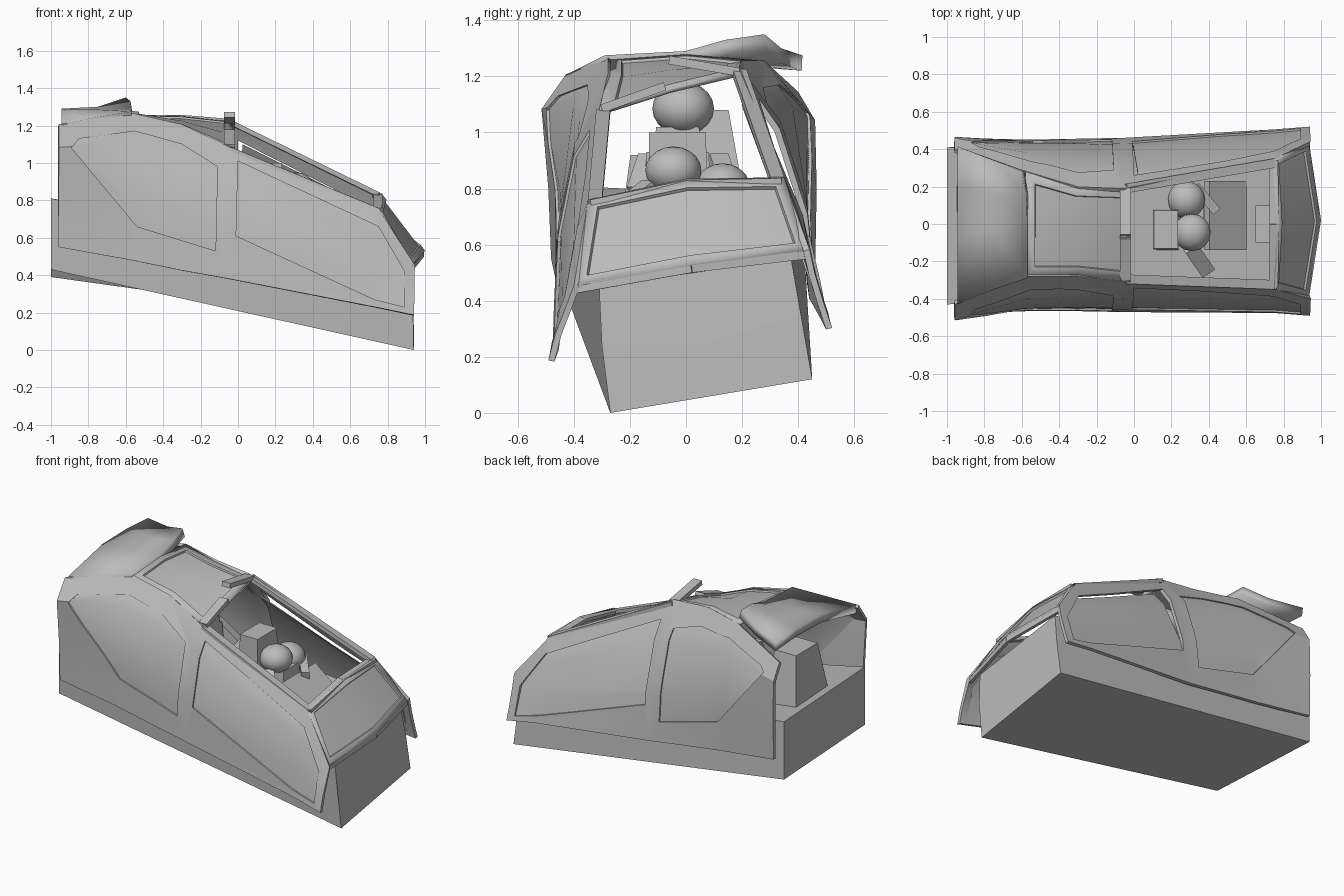
import bpy, bmesh, math
from mathutils import Vector

if "Cube" in bpy.data.objects:
    bpy.data.objects.remove(bpy.data.objects["Cube"])

grey = bpy.data.materials.new("hull grey")
grey.diffuse_color = (0.5, 0.5, 0.5, 1)
grey.use_nodes = True
grey.node_tree.nodes["Principled BSDF"].inputs["Base Color"].default_value = grey.diffuse_color


def make(name, verts, faces):
    me = bpy.data.meshes.new(name)
    me.from_pydata(verts, [], faces)
    me.materials.append(grey)
    ob = bpy.data.objects.new(name, me)
    bpy.context.collection.objects.link(ob)
    return ob


def soften(ob, angle=30):
    bpy.ops.object.select_all(action='DESELECT')
    ob.select_set(True)
    bpy.context.view_layer.objects.active = ob
    bpy.ops.object.shade_smooth_by_angle(angle=math.radians(angle))


def fix_normals(ob):
    bm = bmesh.new()
    bm.from_mesh(ob.data)
    bmesh.ops.recalc_face_normals(bm, faces=bm.faces)
    bm.to_mesh(ob.data)
    bm.free()


def grid(name, rows):
    n = len(rows[0])
    faces = [(r * n + c, r * n + c + 1, (r + 1) * n + c + 1, (r + 1) * n + c)
             for r in range(len(rows) - 1) for c in range(n - 1)]
    return make(name, [p for row in rows for p in row], faces)


def solidify(ob, t, offset=0):
    m = ob.modifiers.new("thickness", 'SOLIDIFY')
    m.thickness, m.offset = t, offset


def bake(ob):
    dg = bpy.context.evaluated_depsgraph_get()
    me = bpy.data.meshes.new_from_object(ob.evaluated_get(dg))
    ob.modifiers.clear()
    ob.data = me


def cut(ob, cutter, op):
    m = ob.modifiers.new("window", 'BOOLEAN')
    m.object, m.operation, m.solver = cutter, op, 'EXACT'


def beam(name, a, b, w, h, taper=1.0):
    a, b = Vector(a), Vector(b)
    d = (b - a).normalized()
    ref = Vector((0, 0, 1)) if abs(d.z) < 0.9 else Vector((1, 0, 0))
    s = d.cross(ref).normalized()
    u = s.cross(d)
    vs = [p + s * i * w * k / 2 + u * j * h * k / 2 for p, k in ((a, 1), (b, taper))
          for i, j in ((-1, -1), (1, -1), (1, 1), (-1, 1))]
    ob = make(name, vs, [(0, 1, 2, 3), (7, 6, 5, 4)] +
              [(i, i + 4, (i + 1) % 4 + 4, (i + 1) % 4) for i in range(4)])
    fix_normals(ob)
    return ob


def inset_panel(ob, width, depth):
    bm = bmesh.new()
    bm.from_mesh(ob.data)
    bmesh.ops.inset_region(bm, faces=bm.faces[:], thickness=width,
                           use_even_offset=True, use_boundary=True)
    bm.normal_update()
    # sharp step: a second tiny inset of the inner region, sunk
    inner = [f for f in bm.faces if not any(v.is_boundary for v in f.verts)]
    bmesh.ops.inset_region(bm, faces=inner, thickness=.004, depth=-depth, use_even_offset=True)
    bm.to_mesh(ob.data)
    bm.free()
    solidify(ob, 0.02, -1)
    soften(ob, 25)


# Lower tub: twisted box with a steep nose panel
tub = make("lower_tub",
           [(-1, -.43, .43), (-1, .41, .39), (-1, .41, .77), (-1, -.43, .81),
            (.94, -.27, 0), (.94, .45, .12), (.935, .41, .35), (.935, .06, .245),
            (.935, -.30, .24), (.92, -.31, .45), (.92, .375, .55)],
           [(0, 1, 2, 3), (0, 4, 5, 1), (4, 8, 7, 6, 5), (8, 9, 10, 6, 7),
            (3, 2, 10, 9), (0, 3, 9, 8, 4), (1, 5, 6, 10, 2)])
fix_normals(tub)

# Canopy sides: (y, z) from rail to lower edge at each station along x
stations = (-.96, -.57, -.3, -.05, .75, .942)
left = [((-.43, 1.2), (-.515, 1.08), (-.49, .8), (-.48, .55)),
        ((-.28, 1.26), (-.41, 1.1), (-.46, .8), (-.465, .48)),
        ((-.28, 1.2), (-.39, 1.04), (-.455, .74), (-.465, .425)),
        ((-.31, 1.08), (-.40, .93), (-.455, .65), (-.47, .38)),
        ((-.35, .75), (-.41, .6), (-.45, .4), (-.475, .225)),
        ((-.40, .45), (-.43, .37), (-.465, .28), (-.49, .185))]
right = [((.40, 1.14), (.46, 1.04), (.465, .8), (.46, .53)),
         ((.28, 1.25), (.39, 1.09), (.44, .8), (.45, .48)),
         ((.20, 1.25), (.36, 1.05), (.44, .75), (.455, .445)),
         ((.19, 1.23), (.33, 1.03), (.43, .72), (.46, .41)),
         ((.35, .83), (.41, .69), (.47, .5), (.505, .33)),
         ((.44, .58), (.46, .49), (.49, .39), (.52, .3))]
# Window outlines in (x, z)
left_win = {"rear": [(-.89, 1.08), (-.54, .66), (-.12, .53), (-.11, .98), (-.3, 1.1), (-.55, 1.17), (-.85, 1.13)],
            "front": [(0, 1.01), (-.01, .61), (.73, .27), (.89, .23), (.89, .42), (.75, .66)]}
right_win = {"rear": [(-.87, 1.07), (-.54, .66), (-.12, .55), (-.11, 1.1), (-.3, 1.16), (-.55, 1.17), (-.83, 1.1)],
             "front": [(0, 1.12), (-.01, .63), (.73, .38), (.89, .34), (.89, .52), (.75, .74)]}

for side, s, prof, wins in (("left", -1, left, left_win), ("right", 1, right, right_win)):
    rows = [[(x, y - s * .01, z) for y, z in p] for x, p in zip(stations, prof)]
    frame = grid(side + "_canopy_frame", rows)
    solidify(frame, 0.022)
    for part, poly in wins.items():
        n = len(poly)
        cutter = make(side + "_" + part + "_cutter",
                      [(x, s * y, z) for y in (.1, .7) for x, z in poly],
                      [tuple(range(n)), tuple(range(2 * n - 1, n - 1, -1))] +
                      [(i, i + n, (i + 1) % n + n, (i + 1) % n) for i in range(n)])
        fix_normals(cutter)
        cutter.hide_render = True
        cut(frame, cutter, 'DIFFERENCE')
        pane = grid(side + "_" + part + "_window", rows)
        solidify(pane, 0.01)
        cut(pane, cutter, 'INTERSECT')
        bake(pane)
        pane.location.y = -s * .004
        # the right front pane leans inward at its upper rear corner
        if (side, part) == ("right", "front"):
            for v in pane.data.vertices:
                low, high = .62 - .32 * v.co.x, 1.12 - .5 * v.co.x
                f = max(0, min(1, (v.co.z - low) / (high - low))) * (1 - .6 * v.co.x)
                v.co += Vector((.025, -.04, -.02)) * f
        soften(pane)
    bake(frame)
    soften(frame)
for ob in [o for o in bpy.data.objects if o.name.endswith("_cutter")]:
    bpy.data.objects.remove(ob)

# Windshield and roof panel with raised borders
windshield = grid("windshield", [[(.935, -.40, .45), (1.0, .02, .53), (.935, .44, .58)],
                                 [(.75, -.35, .76), (.77, 0, .835), (.75, .35, .84)]])
inset_panel(windshield, .04, .012)
roof = grid("roof_panel", [[(-.02, -.31, 1.08), (-.02, -.06, 1.16), (-.02, .19, 1.22)],
                           [(-.3, -.28, 1.2), (-.3, -.04, 1.235), (-.3, .2, 1.25)],
                           [(-.58, -.28, 1.26), (-.58, 0, 1.28), (-.58, .28, 1.255)]])
inset_panel(roof, .05, .01)

# Windshield sill, rails round the open hatch and split cross bar
beam("left_sill", (.925, -.4, .44), (.985, .02, .515), .02, .03)
beam("right_sill", (.985, .02, .515), (.925, .44, .565), .02, .03)
beam("left_rail", (-.04, -.295, 1.075), (.76, -.325, .745), .05, .02)
beam("right_rail", (-.04, .19, 1.215), (.75, .325, .83), .05, .025)
beam("hatch_front_bar_left", (.745, -.34, .75), (.75, 0, .82), .05, .02)
beam("hatch_front_bar_right", (.75, 0, .82), (.745, .34, .827), .05, .02)
beam("cross_bar_left", (-.045, -.30, 1.085), (-.045, -.075, 1.165), .06, .03)
beam("cross_bar_right", (-.045, .19, 1.215), (-.045, -.06, 1.258), .06, .03)

# Raised, twisted rear hood
hood = grid("rear_hood", [
    [(-.57, -.29, 1.275), (-.57, 0, 1.29), (-.575, .14, 1.33), (-.6, .28, 1.35)],
    [(-.75, -.35, 1.245), (-.75, -.03, 1.285), (-.75, .16, 1.3), (-.75, .34, 1.3)],
    [(-.945, -.43, 1.205), (-.945, -.06, 1.285), (-.945, .2, 1.29), (-.945, .415, 1.275)]])
solidify(hood, .055, -1)
soften(hood, 25)

# Seats, sloping instrument hood and sight box
beam("rear_bulkhead", (-.83, .04, .70), (-.83, .04, 1.08), .36, .25, .62)
beam("rear_seat", (-.38, -.03, .62), (-.38, -.03, .92), .42, .1, .8)
beam("front_seat", (.17, -.03, .5), (.17, -.03, 1.0), .22, .14, .92)
beam("instrument_hood", (.39, .045, .74), (.59, .045, .58), .37, .04)
beam("sight_box", (.69, 0, .45), (.69, 0, .66), .2, .08)


def ball(name, loc, scale):
    bpy.ops.mesh.primitive_uv_sphere_add(segments=16, ring_count=10, radius=1, location=loc)
    ob = bpy.context.object
    ob.name, ob.scale = name, scale
    ob.data.materials.append(grey)
    soften(ob)


# Front crew figure, leaning on one shoulder
x, y, z = .31, -.045, .865
ball("front_crew_helmet", (x, y, z), (.1, .1, .085))
ball("front_crew_shoulder", (.28, .13, .80), (.1, .1, .09))
beam("front_crew_torso", (x, .02, .48), (x, .02, .80), .2, .16, .8)
beam("front_crew_left_arm", (.3, -.12, .80), (.39, -.25, .70), .08, .07)
beam("front_crew_right_arm", (.33, .2, .78), (.44, .07, .74), .05, .05)

# Rear crew figure
x, y, z = -.24, -.01, 1.085
ball("rear_crew_helmet", (x, y, z), (.11, .11, .095))
beam("rear_crew_collar", (x, y - .02, .93), (x, y - .02, 1.02), .17, .14, .9)
beam("rear_crew_torso", (x, y - .02, .66), (x, y - .02, .93), .26, .16, .85)
for s, side in ((-1, "left"), (1, "right")):
    beam(f"rear_crew_{side}_arm", (x, y + s * .12, .9), (x + .12, y + s * .16, .78), .07, .07)
